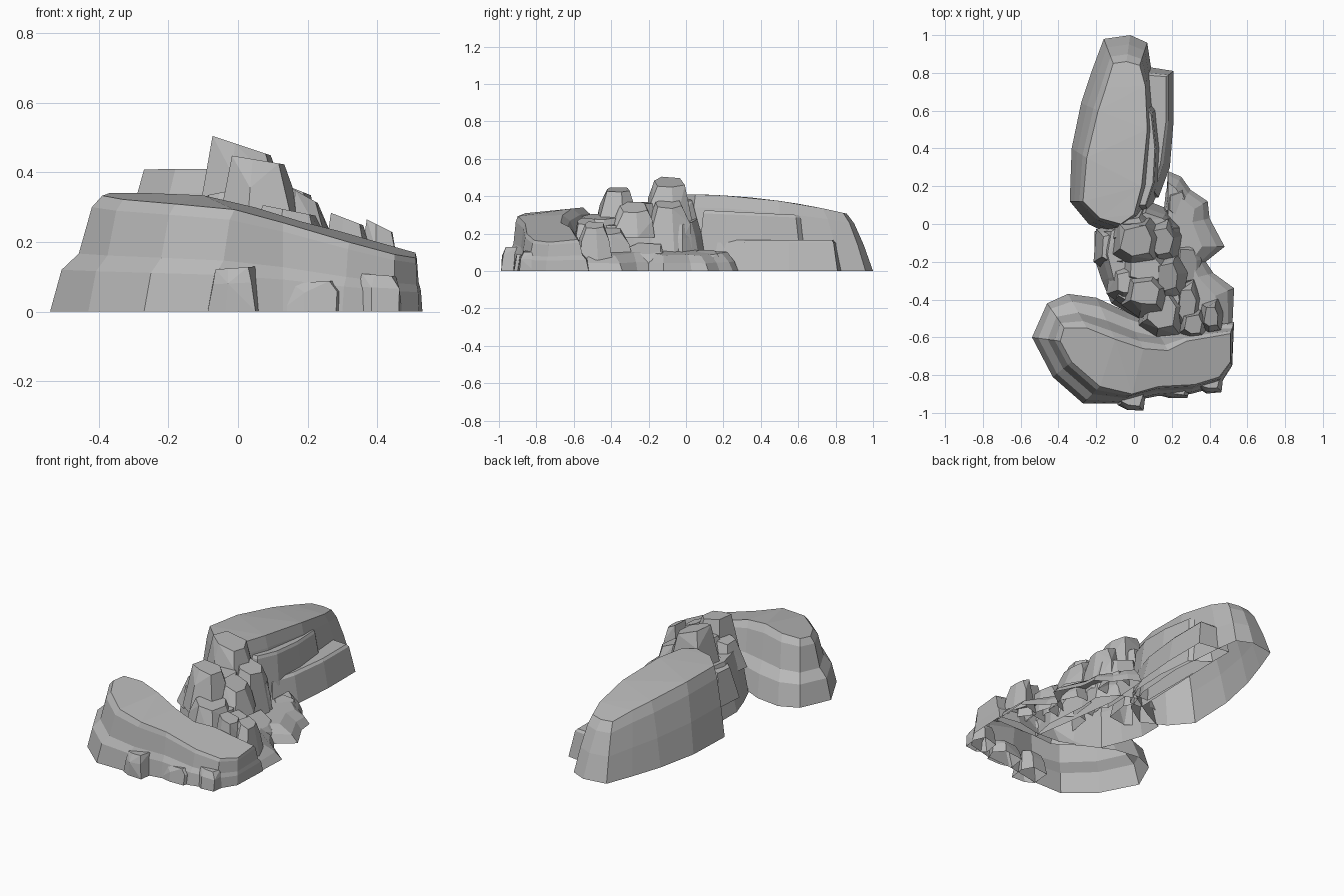
import bpy, bmesh, math, random
from mathutils import Vector

if "Cube" in bpy.data.objects:
    bpy.data.objects.remove(bpy.data.objects["Cube"], do_unlink=True)

random.seed(4)
CM = 0.01  # tables below are in hundredths of a unit

stone = bpy.data.materials.new("grey_stone")
stone.use_nodes = True
grey = (0.48, 0.48, 0.48, 1)
stone.diffuse_color = grey
shader = stone.node_tree.nodes["Principled BSDF"]
shader.inputs["Base Color"].default_value = grey
shader.inputs["Roughness"].default_value = 0.9


def finish(name, bm):
    """Turn a bmesh into a flat shaded stone object."""
    mesh = bpy.data.meshes.new(name)
    bm.to_mesh(mesh)
    bm.free()
    mesh.materials.append(stone)
    obj = bpy.data.objects.new(name, mesh)
    bpy.context.scene.collection.objects.link(obj)


def outcrop(name, base, top, height, profile):
    """Loft from a ground outline to a top outline; open underneath.
    The profile gives (blend towards top outline, share of height)."""
    bm = bmesh.new()
    rings = []
    for blend, lift in profile:
        ring = []
        for low, high in zip(base, top):
            p = Vector(low).lerp(Vector(high), blend) * CM
            z = lift * height(high[0] * CM, high[1] * CM)
            ring.append(bm.verts.new((p.x, p.y, z)))
        rings.append(ring)
    count = len(base)
    for lower, upper in zip(rings, rings[1:]):
        for i in range(count):
            j = (i + 1) % count
            bm.faces.new((lower[i], lower[j], upper[j], upper[i]))
    cap = bm.faces.new(rings[-1])
    bmesh.ops.triangulate(bm, faces=[cap])
    bm.normal_update()
    finish(name, bm)


def boulder(name, x0, x1, y0, y1, left_top, right_top, floor=0, rough=0.14):
    """Faceted rock rising from a floor height, its top tilted along x."""
    bm = bmesh.new()
    cx, cy = (x0 + x1) / 2 * CM, (y0 + y1) / 2 * CM
    rx, ry = (x1 - x0) / 2 * CM, (y1 - y0) / 2 * CM
    flare = 0.08 * max(left_top, right_top) * CM
    outline = [(-1, -0.6), (-0.3, -1), (0.8, -0.9), (1, 0.2), (0.5, 1), (-0.8, 0.8)]

    def jitter():
        return random.uniform(1 - rough, 1 + rough)

    for spread, lift, grow in ((1, 0, flare), (1, 0.65, 0), (0.76, 1, 0)):
        for u, v in outline:
            x = u * (rx * spread * jitter() + grow)
            y = v * (ry * spread * jitter() + grow)
            tilt = min(max((x / rx + 1) / 2, 0), 1)
            rise = left_top + (right_top - left_top) * tilt - floor
            bm.verts.new((cx + x, cy + y, (floor + rise * lift) * CM))
    bmesh.ops.convex_hull(bm, input=bm.verts)
    bmesh.ops.dissolve_limit(bm, angle_limit=math.radians(9),
                             verts=bm.verts, edges=bm.edges)
    under = [f for f in bm.faces
             if all(v.co.z < floor * CM + 0.001 for v in f.verts)]
    bmesh.ops.delete(bm, geom=under, context='FACES')
    finish(name, bm)


# Crescent outcrop across the front, sinking towards +x
outcrop(
    "front_crescent",
    [(-54, -60), (-43, -81), (-27, -95), (-8, -95), (13, -91), (30, -90),
     (45, -86), (52, -75), (53, -52), (40, -50), (25, -53), (10, -52),
     (-5, -46), (-20, -39), (-35, -37), (-46, -42)],
    [(-39, -62), (-33, -73), (-18, -86), (-1, -90), (13, -86), (32, -85),
     (45, -81), (51, -73), (51, -58), (40, -60), (28, -62), (18, -67),
     (5, -66), (-10, -61), (-25, -55), (-37, -55)],
    lambda x, y: 0.34 - 0.3 * max(0, x + 0.05) + 0.1 * (y + 0.55),
    [(0, 0), (0.22, 0.36), (0.55, 0.5), (0.8, 0.9), (1, 1)])

# Long outcrop running to the back
outcrop(
    "long_ridge",
    [(-2, 100), (-16, 98), (-22, 82), (-28, 64), (-33, 40), (-34, 12),
     (-24, 0), (-10, -7), (4, 2), (10, 20), (12, 50), (9, 83), (7, 96)],
    [(-4, 86), (-11, 85), (-15, 72), (-19, 60), (-25, 35), (-27, 12),
     (-18, 3), (-7, 0), (0, 5), (4, 20), (7, 50), (6, 73), (3, 84)],
    lambda x, y: 0.41 - 0.14 * y * y,
    [(0, 0), (0.35, 0.45), (0.72, 0.83), (1, 1)])

# Two steps down the +x side of the ridge
outcrop(
    "lower_step",
    [(2, 14), (13, 14), (19, 30), (21, 55), (21, 81), (2, 84)],
    [(4, 18), (10, 18), (14, 32), (17, 55), (17, 78), (4, 79)],
    lambda x, y: 0.165, [(0, 0), (0.7, 0.92), (1, 1)])
outcrop(
    "upper_step",
    [(0, 6), (8, 6), (14, 20), (15, 40), (13, 62), (2, 70)],
    [(1, 10), (6, 10), (10, 22), (11, 40), (9, 58), (4, 66)],
    lambda x, y: 0.33 - 0.05 * y, [(0, 0), (0.8, 0.95), (1, 1)])

# Solid mass joining the two outcrops, and the low apron on its +x side
outcrop(
    "pile_core",
    [(-21, -4), (-21, -18), (-17, -30), (-12, -42), (2, -50), (12, -57),
     (24, -56), (27, -40), (26, -28), (25, -15), (26, -2), (18, 8), (8, 12), (-8, 2)],
    [(-12, -4), (-14, -16), (-11, -28), (-8, -38), (2, -44), (12, -52),
     (21, -52), (24, -40), (22, -28), (20, -16), (21, -2), (15, 3), (6, 6), (-6, 0)],
    lambda x, y: 0.29 - 0.2 * max(0, x), [(0, 0), (0.6, 0.7), (1, 1)])
outcrop(
    "east_apron",
    [(16, 0), (20, -30), (24, -56), (52, -56), (53, -34), (42, -26),
     (38, -20), (48, -12), (40, 3), (39, 12), (30, 18), (25, 25), (18, 28)],
    [(18, 0), (22, -30), (26, -54), (46, -52), (43, -38), (34, -28),
     (30, -20), (36, -12), (31, 1), (32, 8), (26, 13), (22, 19), (18, 22)],
    lambda x, y: 0.15 - 0.2 * x - 0.05 * y, [(0, 0), (0.35, 0.5), (1, 1)])

# Boulders: x range, y range, heights at -x and +x, floor they rise from
boulders = {
    "peak": (-9, 12, -19, 1, 51, 44, 22),
    "peak_foot": (-10, 8, -10, 5, 39, 37, 20),
    "shoulder": (7, 22, -19, 1, 39, 33, 8),
    "saddle": (-5, 16, -32, -15, 37, 36, 20),
    "crown": (-3, 15, -45, -27, 45, 42, 20),
    "crown_side": (-11, 4, -39, -23, 33, 36, 18),
    "east_upper": (11, 25, -37, -19, 38, 30, 18),
    "south_block": (5, 25, -57, -34, 31, 27, 8),
    "low_block": (22, 34, -53, -31, 24, 19, 4),
    "east_rock": (36, 46, -56, -42, 27, 22, 4),
    "inner_rock": (25, 38, -59, -47, 29, 24, 4),
    "west_wall": (-19, -4, -22, -3, 25, 31, 8),
    "mid_shelf": (22, 35, -32, -10, 16, 8, 2),
    "rear_chip": (17, 29, 4, 18, 12, 8, 2),
    "front_toe": (-8, 6, -98, -84, 12, 13),
    "middle_toe": (13, 30, -92, -80, 8, 9),
    "east_toe": (34, 47, -89, -76, 11, 10),
}
for part, size in boulders.items():
    boulder(part, *size)
